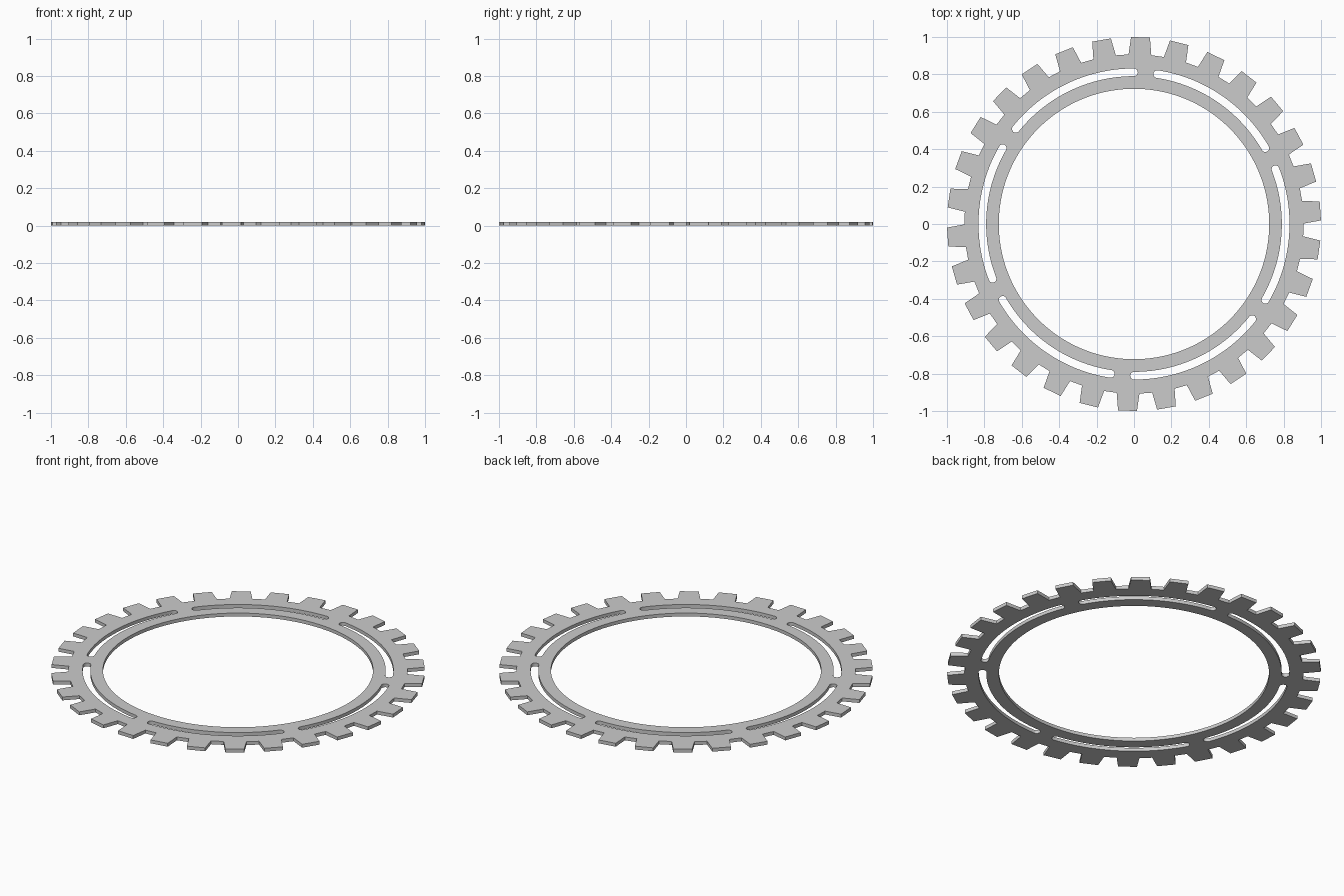
import bpy, bmesh
from math import cos, sin, radians, pi

if "Cube" in bpy.data.objects:
    bpy.data.objects.remove(bpy.data.objects["Cube"])

TEETH, TOOTH_PHASE = 30, 4.0
TIP_R, ROOT_R, BORE_R = 1.0, 0.907, 0.723
TIP_HALF, ROOT_HALF = 2.9, 3.85            # half widths of a tooth in degrees
SLOTS, SLOT_PHASE, SLOT_HALF = 6, 55.6, 25.6
SLOT_R, SLOT_W = 0.811, 0.0205             # slot centre radius and half width
THICK = 0.02


def polar(r, deg):
    return (r * cos(radians(deg)), r * sin(radians(deg)))


def toothed_outline():
    pts = []
    for i in range(TEETH):
        a = TOOTH_PHASE + i * 360 / TEETH
        pts += [polar(ROOT_R, a - ROOT_HALF), polar(TIP_R, a - TIP_HALF),
                polar(TIP_R, a + TIP_HALF), polar(ROOT_R, a + ROOT_HALF)]
    return pts


def slot_outline(mid, steps=28, cap=8):
    a0, a1 = mid - SLOT_HALF, mid + SLOT_HALF
    sweep = [a0 + (a1 - a0) * k / steps for k in range(steps + 1)]
    pts = [polar(SLOT_R + SLOT_W, a) for a in sweep]
    # rounded far end
    cx, cy = polar(SLOT_R, a1)
    for k in range(1, cap):
        dx, dy = polar(SLOT_W, a1 + 180 * k / cap)
        pts.append((cx + dx, cy + dy))
    pts += [polar(SLOT_R - SLOT_W, a) for a in reversed(sweep)]
    # rounded near end
    cx, cy = polar(SLOT_R, a0)
    for k in range(1, cap):
        dx, dy = polar(SLOT_W, a0 + 180 + 180 * k / cap)
        pts.append((cx + dx, cy + dy))
    return pts


# All outlines of the flat plate: toothed rim, bore, curved slots
loops = [toothed_outline(), [polar(BORE_R, i * 360 / 144) for i in range(144)]]
loops += [slot_outline(SLOT_PHASE + i * 360 / SLOTS) for i in range(SLOTS)]

bm = bmesh.new()
for pts in loops:
    vs = [bm.verts.new((x, y, 0)) for x, y in pts]
    for i, v in enumerate(vs):
        bm.edges.new((v, vs[(i + 1) % len(vs)]))

# Fill between the outlines, then thicken upwards
bmesh.ops.triangle_fill(bm, edges=bm.edges[:], use_beauty=True, normal=(0, 0, 1))
ext = bmesh.ops.extrude_face_region(bm, geom=bm.faces[:], use_keep_orig=True)
top = [g for g in ext["geom"] if isinstance(g, bmesh.types.BMVert)]
bmesh.ops.translate(bm, verts=top, vec=(0, 0, THICK))
bmesh.ops.recalc_face_normals(bm, faces=bm.faces[:])

mesh = bpy.data.meshes.new("toothed_ring")
bm.to_mesh(mesh)
bm.free()
ring = bpy.data.objects.new("toothed_ring", mesh)
bpy.context.collection.objects.link(ring)

# Smooth round walls, crisp edges
bpy.context.view_layer.objects.active = ring
ring.select_set(True)
bpy.ops.object.shade_smooth_by_angle(angle=radians(25))
